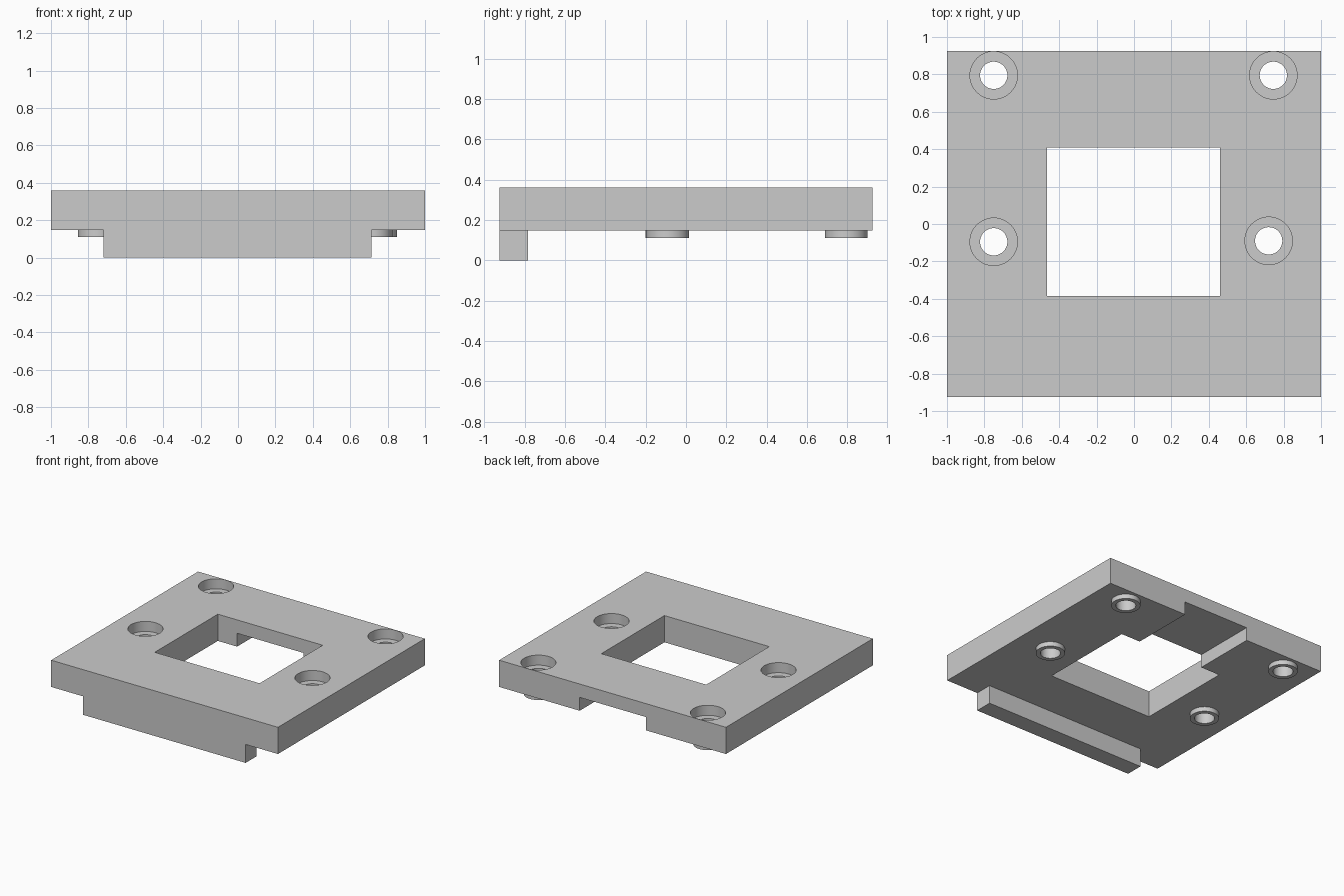
import bpy
import bmesh
import math

cube = bpy.data.objects.get("Cube")
if cube:
    bpy.data.objects.remove(cube, do_unlink=True)

# Single grey finish
grey = bpy.data.materials.new("plain grey")
grey.use_nodes = True
colour = (0.6, 0.6, 0.6, 1)
grey.diffuse_color = colour
grey.node_tree.nodes["Principled BSDF"].inputs["Base Color"].default_value = colour


def prism(name, outline, z0, z1):
    """Extrude a flat outline from z0 to z1."""
    bm = bmesh.new()
    base = bm.faces.new([bm.verts.new((x, y, z0)) for x, y in outline])
    top = bmesh.ops.extrude_face_region(bm, geom=[base])["geom"]
    bmesh.ops.translate(bm, vec=(0, 0, z1 - z0),
                        verts=[v for v in top if isinstance(v, bmesh.types.BMVert)])
    bmesh.ops.recalc_face_normals(bm, faces=bm.faces)
    mesh = bpy.data.meshes.new(name)
    bm.to_mesh(mesh)
    bm.free()
    mesh.materials.append(grey)
    ob = bpy.data.objects.new(name, mesh)
    bpy.context.collection.objects.link(ob)
    return ob


def box(name, x0, x1, y0, y1, z0, z1):
    return prism(name, [(x0, y0), (x1, y0), (x1, y1), (x0, y1)], z0, z1)


def cylinder(name, x, y, radius, z0, z1, sides=48):
    angles = [math.tau * i / sides for i in range(sides)]
    return prism(name, [(x + radius * math.cos(a), y + radius * math.sin(a))
                        for a in angles], z0, z1)


def combine(target, tool, operation="DIFFERENCE"):
    """Apply a boolean and discard the tool object."""
    mod = target.modifiers.new("combine", "BOOLEAN")
    mod.operation, mod.solver, mod.object = operation, "EXACT", tool
    bpy.context.view_layer.update()
    graph = bpy.context.evaluated_depsgraph_get()
    mesh = bpy.data.meshes.new_from_object(target.evaluated_get(graph))
    target.modifiers.clear()
    target.data = mesh
    bpy.data.objects.remove(tool, do_unlink=True)


TOP, UNDER, BOSS_END = 0.36, 0.147, 0.11

# Full block, then trimmed beneath to leave the front lip
plate = box("mounting_plate", -1, 1, -0.925, 0.925, 0, TOP)
lip_left, lip_right, lip_back = 0.715, -0.72, -0.785
combine(plate, prism("underside_cutter", [
    (-2, -2), (lip_right, -2), (lip_right, lip_back), (lip_left, lip_back),
    (lip_left, -2), (2, -2), (2, 2), (-2, 2)], -1, UNDER))

# Central window and the channel leading from it to the back edge
combine(plate, box("window_cutter", -0.465, 0.46, -0.385, 0.41, -1, 1))
combine(plate, box("channel_cutter", -0.295, 0.29, 0.2, 2, -1, 0.253))

# Counterbored screw holes with bosses underneath
for x, y in [(-0.75, 0.795), (0.745, 0.795), (-0.75, -0.095), (0.72, -0.09)]:
    combine(plate, cylinder("boss", x, y, 0.106, BOSS_END, 0.2), "UNION")
    combine(plate, cylinder("counterbore_cutter", x, y, 0.127, TOP - 0.08, 1))
    combine(plate, cylinder("hole_cutter", x, y, 0.073, -1, 1))

bpy.ops.object.select_all(action="DESELECT")
plate.select_set(True)
bpy.context.view_layer.objects.active = plate
bpy.ops.object.shade_smooth_by_angle(angle=math.radians(30))
